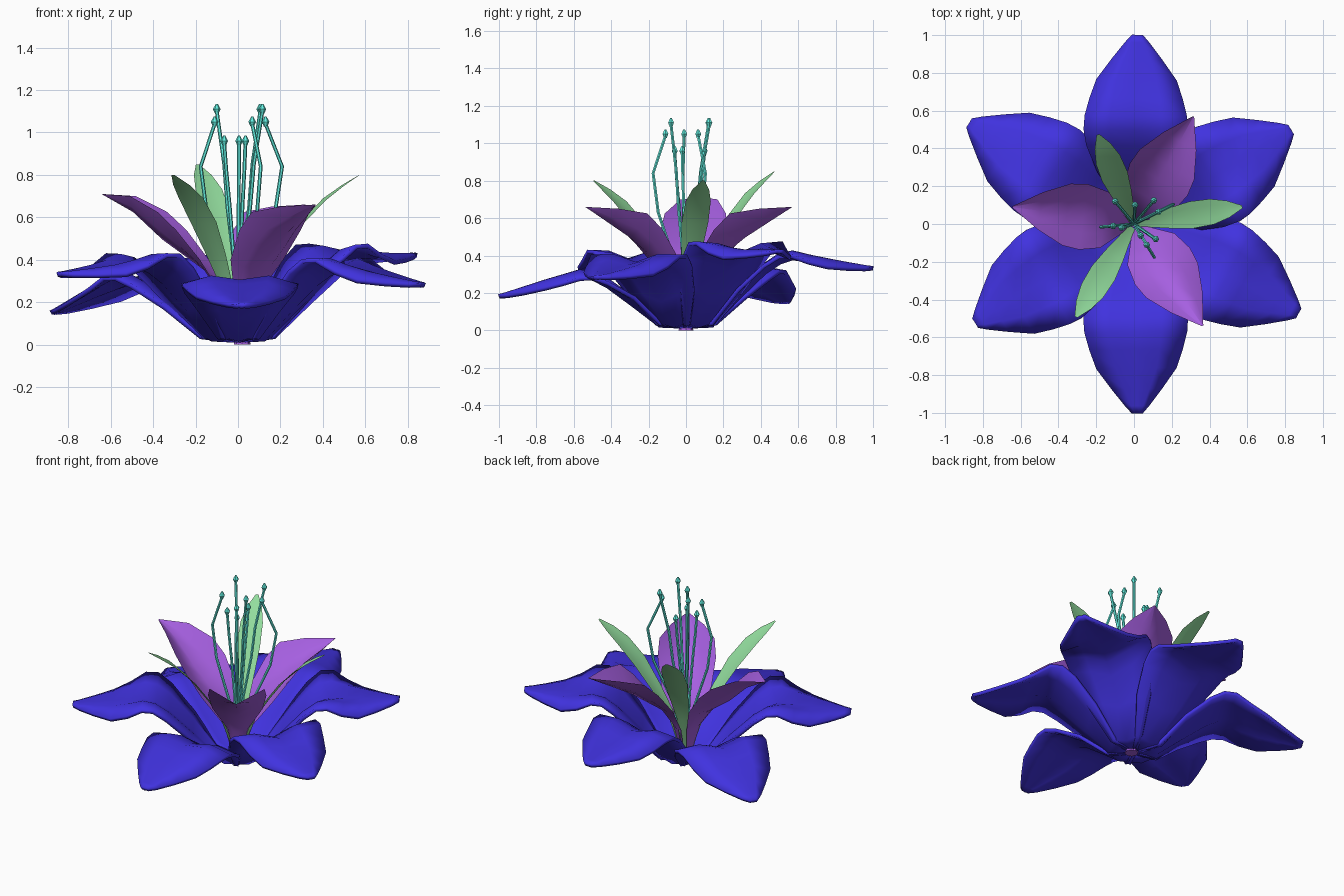
import bpy, bmesh
from math import sin, cos, radians, pi
from mathutils import Vector

if "Cube" in bpy.data.objects:
    bpy.data.objects.remove(bpy.data.objects["Cube"])


def material(name, rgb):
    m = bpy.data.materials.new(name)
    m.diffuse_color = (*rgb, 1)
    m.use_nodes = True
    m.node_tree.nodes["Principled BSDF"].inputs["Base Color"].default_value = m.diffuse_color
    return m


BLUE = material("blue", (0.052, 0.032, 0.74))
PURPLE = material("purple", (0.38, 0.115, 0.75))
GREEN = material("green", (0.29, 0.72, 0.34))
TEAL = material("teal", (0.13, 0.9, 0.78))


def finish(bm, name, mat, angle=35):
    bmesh.ops.recalc_face_normals(bm, faces=bm.faces)
    me = bpy.data.meshes.new(name)
    bm.to_mesh(me)
    bm.free()
    ob = bpy.data.objects.new(name, me)
    bpy.context.collection.objects.link(ob)
    me.materials.append(mat)
    bpy.ops.object.select_all(action='DESELECT')
    ob.select_set(True)
    bpy.context.view_layer.objects.active = ob
    bpy.ops.object.shade_smooth_by_angle(angle=radians(angle))
    return ob


def petal(name, rows, angle, mat, thickness=0, power=1.4, ridge=0):
    """rows: (radius, height, half width, edge lift) along the midline."""
    a = radians(angle)
    bm = bmesh.new()
    grid = []
    for r, z, w, lift in rows:
        line = []
        for u in (-1, -0.5, 0, 0.5, 1):
            y = u * w
            bump = ridge * w if abs(u) == 0.5 else 0
            line.append(bm.verts.new((r * cos(a) - y * sin(a),
                                      r * sin(a) + y * cos(a),
                                      z + bump + lift * abs(u) ** power)))
        grid.append(line)
    for p, q in zip(grid, grid[1:]):
        for i in range(4):
            bm.faces.new((p[i], p[i + 1], q[i + 1], q[i]))
    ob = finish(bm, name, mat, 50)
    if thickness:
        s = ob.modifiers.new("thickness", 'SOLIDIFY')
        s.thickness = thickness
        s.offset = 0
    return ob


# Six large outer petals: angle, length, crest height, tip height, crest edge lift
outer = [(89, 1.0, 0.385, 0.33, 0.02), (31, 0.97, 0.405, 0.42, 0.07),
         (-28.5, 0.99, 0.355, 0.28, 0.05), (-89, 1.0, 0.295, 0.18, -0.01),
         (212, 0.99, 0.37, 0.33, 0.06), (148.5, 1.02, 0.30, 0.15, 0.02)]
for i, (ang, length, crest, tip, lift) in enumerate(outer):
    d = tip - crest
    rows = [(0.02, 0.02, 0.03, 0), (0.14, 0.025, 0.10, 0.01),
            (0.28, 0.45 * crest, 0.20, 0.04), (0.42, 0.80 * crest, 0.26, 0.02 + 0.7 * lift),
            (0.50, 0.94 * crest, 0.275, lift + 0.01), (0.57, crest, 0.27, lift - 0.01),
            (0.66, crest + 0.2 * d, 0.245, 0.4 * lift - 0.02),
            (0.76, crest + 0.42 * d, 0.21, -0.025), (0.87, crest + 0.68 * d, 0.13, -0.02),
            (0.96, crest + 0.9 * d, 0.06, -0.01), (1.0, tip, 0.025, 0)]
    rows = [(r * length, z, w, l) for r, z, w, l in rows]
    petal(f"outer_petal_{i + 1}", rows, ang, BLUE, 0.022, ridge=0.1)

# Three cupped inner petals
for i, (ang, tip) in enumerate([(61, 0.66), (172, 0.71), (-56, 0.66)]):
    rows = [(0.02, 0.01, 0.02, 0), (0.06, 0.2, 0.06, 0.02), (0.16, 0.35, 0.15, 0.05),
            (0.27, 0.43, 0.175, 0.11), (0.36, 0.495, 0.165, 0.13),
            (0.50, tip - 0.085, 0.10, 0.075), (0.65, tip, 0.004, 0)]
    petal(f"inner_petal_{i + 1}", rows, ang, PURPLE, power=1.6)

# Three slim upright leaves
for i, (ang, length, tip) in enumerate([(112, 0.51, 0.85), (9, 0.58, 0.80), (238, 0.58, 0.80)]):
    rows = [(0.03, 0.03, 0.02, 0), (0.18, 0.34, 0.035, 0.01), (0.34, 0.52, 0.055, 0.01),
            (0.53, 0.71, 0.072, 0.01), (0.72, 0.85, 0.068, 0.01),
            (0.87, 0.935, 0.045, 0.005), (1.0, 1.0, 0.008, 0)]
    rows = [(r * length, z * tip, w, l) for r, z, w, l in rows]
    petal(f"inner_leaf_{i + 1}", rows, ang, GREEN)


def tube(bm, rings, sides=6):
    """rings: (centre, radius) list skinned into a closed tube."""
    loops = []
    for c, rad in rings:
        loops.append([bm.verts.new((c[0] + rad * cos(2 * pi * k / sides),
                                    c[1] + rad * sin(2 * pi * k / sides), c[2]))
                      for k in range(sides)])
    for p, q in zip(loops, loops[1:]):
        for k in range(sides):
            n = (k + 1) % sides
            bm.faces.new((p[k], p[n], q[n], q[k]))
    bm.faces.new(loops[0][::-1])
    bm.faces.new(loops[-1])


# Nine stamens: anther x, y, and stalk shape as (radius factor, height)
bowed = [(0.1, 0.02), (0.5, 0.35), (1.35, 0.63), (1.6, 0.84), (1.0, 1.04)]
leaning = [(0.05, 0.02), (0.2, 0.4), (0.5, 0.65), (0.65, 0.85), (1.0, 1.10)]
short = [(0.1, 0.02), (0.3, 0.4), (0.6, 0.65), (0.85, 0.82), (1.0, 0.95)]
stamens = [(-0.11, -0.01, bowed), (0.13, 0.065, bowed), (0.067, -0.11, bowed),
           (-0.10, 0.12, leaning), (0.105, 0.125, leaning), (0.115, -0.08, leaning),
           (0.005, 0.10, short), (-0.065, -0.02, short), (0.035, -0.06, short)]
for i, (x, y, path) in enumerate(stamens):
    bm = bmesh.new()
    tube(bm, [(Vector((x * f, y * f, z)), 0.009) for f, z in path])
    top = path[-1][1]
    tube(bm, [(Vector((x, y, top + dz)), rad) for dz, rad in
              ((-0.012, 0.008), (0.01, 0.018), (0.035, 0.005))])
    finish(bm, f"stamen_{i + 1}", TEAL)

# Small foot under the cup
bm = bmesh.new()
tube(bm, [(Vector((0.02, 0, 0)), 0.04), (Vector((0.02, 0, 0.02)), 0.035)], 8)
finish(bm, "flower_foot", PURPLE)
